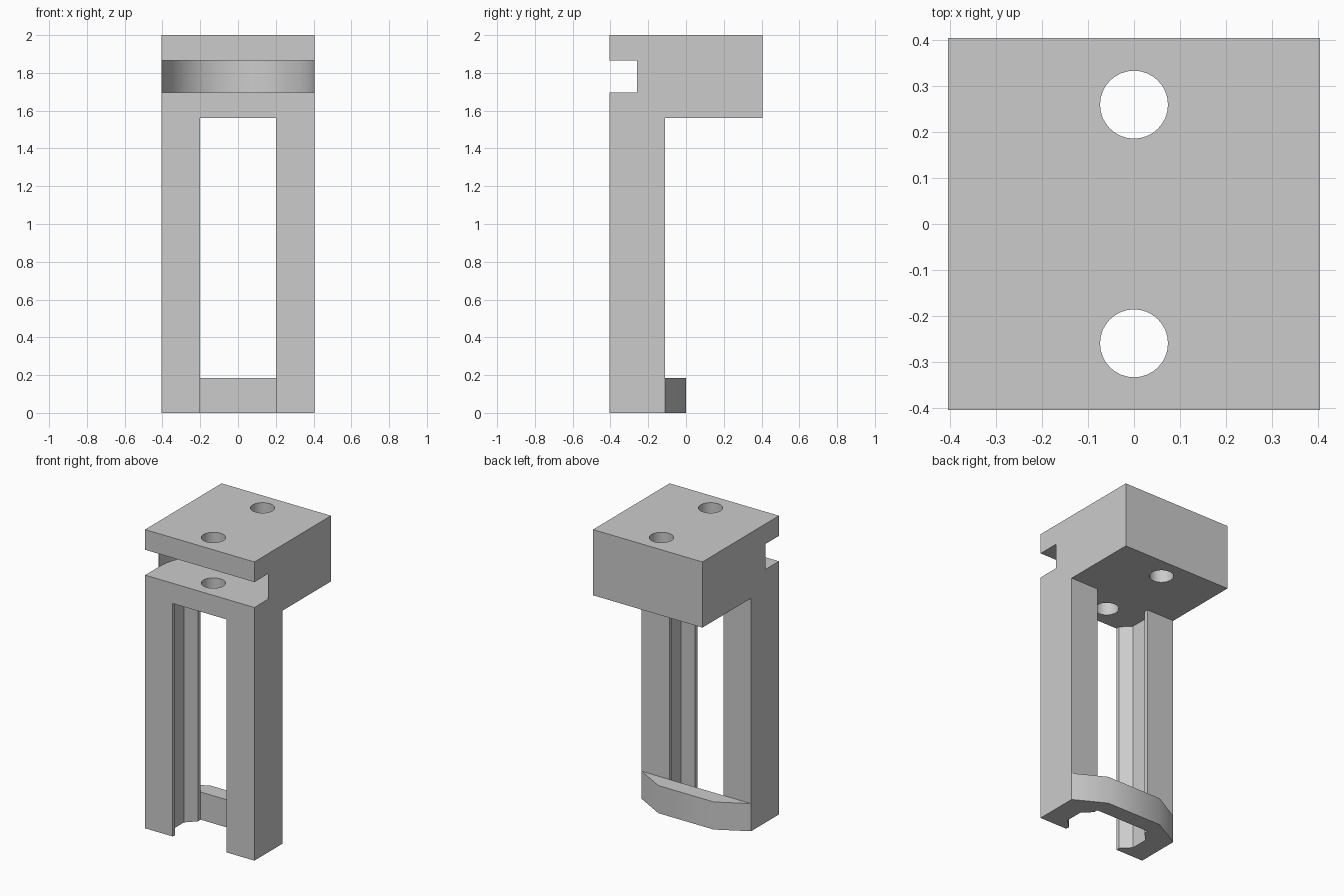
import bpy, bmesh, math
from mathutils import Vector

if "Cube" in bpy.data.objects:
    bpy.data.objects.remove(bpy.data.objects["Cube"], do_unlink=True)

grey = bpy.data.materials.new("plain grey")
grey.use_nodes = True
grey.diffuse_color = (0.6, 0.6, 0.6, 1)
grey.node_tree.nodes["Principled BSDF"].inputs["Base Color"].default_value = (0.6, 0.6, 0.6, 1)

HALF = 0.405       # half width of the block
PIN_Y = 0.26       # hole distance from the middle
LEG_BACK = -0.11
LEG_TOP = 1.56


def prism(name, points, extrude):
    """Extrude a closed outline of 3D points along a vector."""
    bm = bmesh.new()
    face = bm.faces.new([bm.verts.new(p) for p in points])
    side = bmesh.ops.extrude_face_region(bm, geom=[face])["geom"]
    bmesh.ops.translate(bm, vec=Vector(extrude),
                        verts=[v for v in side if isinstance(v, bmesh.types.BMVert)])
    bmesh.ops.recalc_face_normals(bm, faces=bm.faces[:])
    mesh = bpy.data.meshes.new(name)
    bm.to_mesh(mesh)
    bm.free()
    mesh.materials.append(grey)
    obj = bpy.data.objects.new(name, mesh)
    bpy.context.collection.objects.link(obj)
    return obj


def plan(name, outline, bottom, top):
    return prism(name, [(x, y, bottom) for x, y in outline], (0, 0, top - bottom))


def mirrored(half):
    """Close a right-hand outline with its mirror image."""
    return half + [(-x, y) for x, y in reversed(half)]


def cut(target, cutter):
    cutter.hide_render = True
    mod = target.modifiers.new("cut", 'BOOLEAN')
    mod.operation = 'DIFFERENCE'
    mod.solver = 'EXACT'
    mod.object = cutter
    bpy.context.view_layer.objects.active = target
    bpy.ops.object.modifier_apply(modifier=mod.name)
    bpy.data.objects.remove(cutter, do_unlink=True)


def arc(radius, cy, start, end, steps):
    angles = [math.radians(start + (end - start) * i / steps) for i in range(steps + 1)]
    return [(radius * math.cos(a), cy + radius * math.sin(a)) for a in angles]


# Body: block on top with a post running down its front
side = [(-HALF, 0), (LEG_BACK, 0), (LEG_BACK, LEG_TOP), (HALF, LEG_TOP), (HALF, 2), (-HALF, 2)]
body = prism("body", [(-HALF, y, z) for y, z in side], (2 * HALF, 0, 0))

# Opening between the legs, with a chamfered channel in each inner face
opening = mirrored([(0.2, -0.5), (0.2, -0.38), (0.26, -0.32), (0.26, -0.2),
                    (0.2, -0.14), (0.2, -0.05)])
cut(body, plan("opening_cutter", opening, -0.1, LEG_TOP))

# Wheel slot: open at the front, round at the back, centred on the front hole
slot = [(-0.45, -PIN_Y), (-0.45, -0.5), (0.45, -0.5), (0.45, -PIN_Y)]
slot += arc(HALF - 0.0005, -PIN_Y, 0, 180, 32)
cut(body, plan("slot_cutter", slot, 1.695, 1.865))

# Two vertical holes
for y in (-PIN_Y, PIN_Y):
    cut(body, plan("hole_cutter", arc(0.074, y, 0, 348.75, 31), 1.5, 2.1))

# Bar joining the feet behind the legs
bar = plan("foot_bar", mirrored([(HALF, LEG_BACK), (0.205, 0)]), 0, 0.185)

# Smooth round walls, keep corners sharp
for obj in (body, bar):
    bpy.ops.object.select_all(action='DESELECT')
    obj.select_set(True)
    bpy.context.view_layer.objects.active = obj
    bpy.ops.object.shade_smooth_by_angle(angle=math.radians(30))
